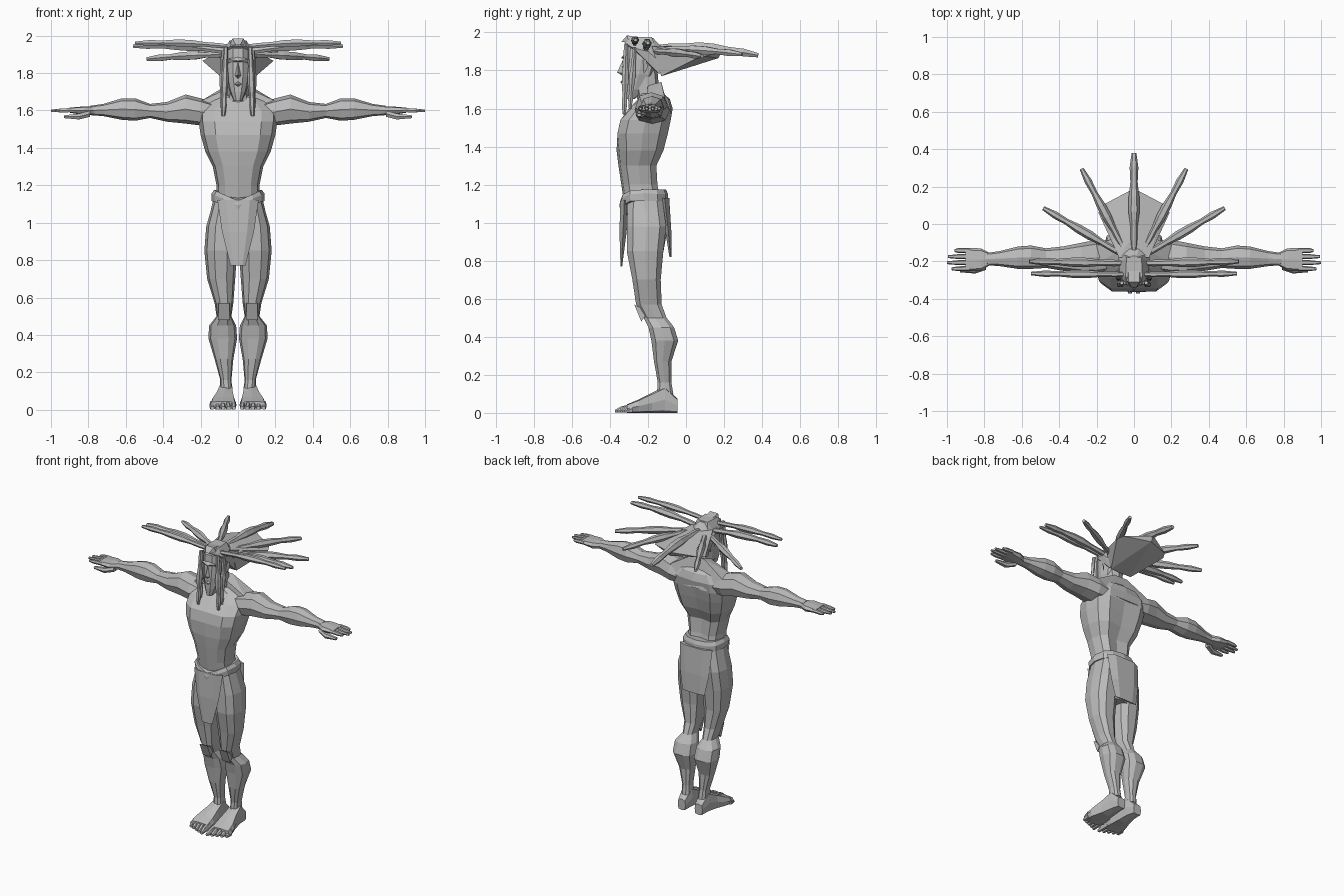
import bpy, bmesh, math
from mathutils import Vector

cube = bpy.data.objects.get("Cube")
if cube:
    bpy.data.objects.remove(cube)

GREY = (0.5, 0.5, 0.5, 1)
clay = bpy.data.materials.new("plain_grey")
clay.use_nodes = True
clay.diffuse_color = GREY
clay.node_tree.nodes["Principled BSDF"].inputs["Base Color"].default_value = GREY


def finish(name, bm, mirrored=False):
    """Turn a bmesh into a flat shaded object, optionally mirrored across x."""
    bmesh.ops.recalc_face_normals(bm, faces=bm.faces)
    mesh = bpy.data.meshes.new(name)
    bm.to_mesh(mesh)
    bm.free()
    mesh.materials.append(clay)
    obj = bpy.data.objects.new(name, mesh)
    bpy.context.collection.objects.link(obj)
    if mirrored:
        obj.modifiers.new("mirror", "MIRROR").use_clip = False
    return obj


def skin(rings):
    """Bridge equal sized rings of points and cap both ends."""
    bm = bmesh.new()
    loops = [[bm.verts.new(point) for point in ring] for ring in rings]
    for low, high in zip(loops, loops[1:]):
        for i in range(len(low)):
            j = i - 1
            bm.faces.new((low[j], low[i], high[i], high[j]))
    bm.faces.new(loops[0])
    bm.faces.new(loops[-1])
    return bm


def loft(name, axis, sections, sides=8, power=0.8, mirrored=False, shape=None):
    """Each section is (position, low, high, low, high) on the other two axes."""
    rings = []
    for position, u_low, u_high, v_low, v_high in sections:
        ring = []
        for i in range(sides):
            angle = math.tau * i / sides
            c, s = math.cos(angle), math.sin(angle)
            if abs(c) < 1e-6:
                c = 0
            u = math.copysign(abs(c) ** power, c)
            v = math.copysign(abs(s) ** power, s)
            point = [(u_low + u_high + u * (u_high - u_low)) / 2,
                     (v_low + v_high + v * (v_high - v_low)) / 2]
            point.insert("xyz".index(axis), position)
            ring.append(shape(Vector(point)) if shape else point)
        rings.append(ring)
    return finish(name, skin(rings), mirrored)


def body(name, sections, **options):
    """Loft upwards with equal left and right half widths."""
    rows = [(z, -half, half, front, back) for z, half, front, back in sections]
    return loft(name, "z", rows, **options)


def hull(name, points, mirrored=False):
    """Faceted convex solid; points off the middle are given on one side."""
    bm = bmesh.new()
    for x, y, z in points:
        bm.verts.new((x, y, z))
        if x and not mirrored:
            bm.verts.new((-x, y, z))
    result = bmesh.ops.convex_hull(bm, input=bm.verts)
    loose = {v for v in result["geom_interior"] if isinstance(v, bmesh.types.BMVert)}
    bmesh.ops.delete(bm, geom=list(loose), context="VERTS")
    return finish(name, bm, mirrored)


def lock(name, root, tip, rise=0, mirrored=True, thick=0.022):
    """Lumpy hair lock between two points, with a blunt tip."""
    root, tip = Vector(root), Vector(tip)
    along = (tip - root).normalized()
    side = along.cross(Vector((0, 1, 0) if abs(along.z) > .8 else (0, 0, 1))).normalized()
    up = side.cross(along)
    rings = []
    lumps = (0.6, 0.8, 0.75, 1.15, 1.1, 0.75, 0.9, 0.5)
    for k, lump in enumerate(lumps):
        t = k / (len(lumps) - 1)
        centre = root.lerp(tip, t) + Vector((0, 0, rise * math.sin(math.pi * t)))
        radius = thick * lump
        rings.append([centre + radius * (math.cos(a) * side + math.sin(a) * up)
                      for a in (math.tau * i / 6 for i in range(6))])
    return finish(name, skin(rings), mirrored)


def muscle_grooves(point):
    """Sink the spine and the breastbone on the middle line."""
    if abs(point.x) < 0.001 and point.z < 1.6:
        if point.y > -0.2:
            point.y -= 0.025
        elif point.z > 1.4:
            point.y += 0.015
    return point


# Torso, pelvis and neck
body("torso", [(1.1, .12, -.325, -.12), (1.2, .115, -.34, -.14),
               (1.3, .135, -.355, -.145), (1.38, .175, -.365, -.105),
               (1.47, .2, -.375, -.08), (1.54, .21, -.36, -.065),
               (1.6, .21, -.3, -.07), (1.65, .15, -.25, -.085),
               (1.68, .07, -.24, -.12)],
     sides=12, power=0.75, shape=muscle_grooves)
body("pelvis", [(.84, .1, -.28, -.12), (.95, .14, -.31, -.1),
                (1.07, .145, -.325, -.1), (1.15, .125, -.33, -.115)], sides=12)
body("neck", [(1.6, .08, -.25, -.1), (1.68, .058, -.26, -.14),
              (1.8, .055, -.28, -.15)])
hull("trapezius", [(.05, -.2, 1.72), (.05, -.13, 1.74), (.2, -.21, 1.65),
                   (.2, -.11, 1.65), (.1, -.22, 1.58), (.1, -.08, 1.55)])

# Legs with strong calves
loft("leg", "z", [(.1, .03, .095, -.155, -.065), (.16, .035, .095, -.15, -.075),
                  (.27, .025, .125, -.17, -.075), (.38, .005, .158, -.185, -.038),
                  (.45, .01, .155, -.2, -.06), (.5, .035, .115, -.225, -.1),
                  (.57, .025, .125, -.265, -.125), (.7, .015, .165, -.285, -.13),
                  (.85, .005, .18, -.315, -.115), (.98, .005, .17, -.315, -.1),
                  (1.12, .01, .13, -.31, -.12)], sides=10, mirrored=True)
hull("kneecap", [(x, y, z) for x in (.045, .105)
                 for y, z in ((-.272, .57), (-.235, .48), (-.2, .53))], True)

# Feet with five toes each
loft("foot", "y", [(-.31, .008, .152, 0, .045), (-.25, .01, .145, 0, .07),
                   (-.18, .02, .12, 0, .105), (-.11, .025, .105, 0, .14),
                   (-.045, .035, .095, 0, .075)], power=0.5, mirrored=True)
for toe in range(5):
    x = .01 + toe * .029
    reach = -.372 + toe * .012
    loft("toe", "y", [(reach, x, x + .022, 0, .018), (reach + .03, x, x + .027, 0, .036),
                      (-.28, x, x + .027, 0, .05)], sides=6, mirrored=True)

# Arms stretched out to the sides
loft("arm", "x", [(.1, -.25, -.09, 1.53, 1.63), (.2, -.27, -.085, 1.52, 1.665),
                  (.28, -.265, -.1, 1.53, 1.685), (.38, -.25, -.12, 1.54, 1.645),
                  (.47, -.235, -.13, 1.56, 1.635), (.55, -.24, -.115, 1.545, 1.665),
                  (.62, -.24, -.12, 1.55, 1.665), (.72, -.225, -.145, 1.57, 1.635),
                  (.79, -.22, -.155, 1.575, 1.625)], mirrored=True)

# Hands with four fingers and a lowered thumb
loft("palm", "x", [(.77, -.22, -.155, 1.578, 1.622), (.82, -.25, -.13, 1.575, 1.622),
                   (.9, -.252, -.128, 1.588, 1.615)], power=0.6, mirrored=True)
for finger, reach in enumerate((.975, 1, .995, .96)):
    y = -.252 + finger * .0325
    loft("finger", "x", [(.88, y, y + .027, 1.59, 1.615), (.94, y, y + .026, 1.588, 1.612),
                         (reach, y + .005, y + .02, 1.592, 1.606)], sides=6, mirrored=True)
loft("thumb", "x", [(.79, -.245, -.2, 1.565, 1.6), (.85, -.265, -.225, 1.55, 1.585),
                    (.93, -.258, -.235, 1.558, 1.575)], sides=6, mirrored=True)

# Head and face
body("head", [(1.65, .022, -.33, -.27), (1.7, .045, -.335, -.2),
              (1.78, .066, -.335, -.16), (1.86, .072, -.33, -.135),
              (1.93, .068, -.325, -.13), (1.97, .035, -.29, -.17)], sides=10)
hull("nose", [(0, -.33, 1.86), (0, -.362, 1.79), (.016, -.335, 1.785), (0, -.33, 1.77)])
hull("brow", [(0, -.342, 1.865), (.055, -.322, 1.875), (.055, -.31, 1.855), (0, -.32, 1.89)])
hull("lips", [(0, -.345, 1.74), (.025, -.328, 1.742), (0, -.33, 1.725), (0, -.33, 1.757)])
hull("ear", [(.065, -.23, 1.85), (.085, -.21, 1.86), (.065, -.22, 1.78), (.08, -.2, 1.82)], True)

# Hair cap, crest and the mass swept out behind
hull("hair_cap", [(.04, -.325, 1.945), (.075, -.28, 1.92), (.085, -.2, 1.9), (.08, -.13, 1.84),
                  (.045, -.28, 1.975), (.04, -.18, 1.975), (.07, -.14, 1.78)])
hull("hair_crest", [(.012, -.34, 1.95), (.03, -.31, 1.985), (.03, -.25, 1.975), (.045, -.3, 1.95)])
hull("hair_sweep", [(.08, -.18, 1.93), (.08, -.13, 1.77), (.19, .06, 1.865),
                    (.17, .1, 1.875), (0, .19, 1.9), (0, .17, 1.865), (.03, -.1, 1.93)])

# Locks flung sideways and backwards, and two hanging by the face
lock("front_side_lock", (.03, -.27, 1.94), (.55, -.265, 1.96), .01, thick=0.019)
lock("middle_side_lock", (.03, -.21, 1.91), (.56, -.2, 1.945), .015)
lock("rear_side_lock", (.05, -.17, 1.9), (.485, .085, 1.875), .005)
lock("rear_lock", (.04, -.16, 1.91), (.28, .295, 1.885), .01)
lock("middle_rear_lock", (0, -.17, 1.92), (0, .38, 1.88), .02, False, 0.026)
lock("hanging_lock", (.065, -.315, 1.94), (.078, -.325, 1.57), thick=0.018)
lock("temple_lock", (.08, -.27, 1.92), (.082, -.295, 1.6), thick=0.016)

# Waistband dipping at the front, with cloth flaps before and behind
def dip(point):
    if point.y < -.22:
        point.z -= .45 * (.13 - abs(point.x))
    return point

body("waistband", [(1.115, .142, -.345, -.095), (1.15, .142, -.35, -.095),
                   (1.175, .128, -.345, -.105)], sides=12, shape=dip)
loft("front_flap", "z", [(.77, -.04, .04, -.345, -.335), (.95, -.085, .085, -.352, -.31),
                         (1.12, -.11, .11, -.348, -.3)], sides=6)
loft("back_flap", "z", [(.82, -.085, .085, -.088, -.075), (.95, -.11, .11, -.11, -.075),
                        (1.13, -.125, .125, -.14, -.085)], sides=6)
